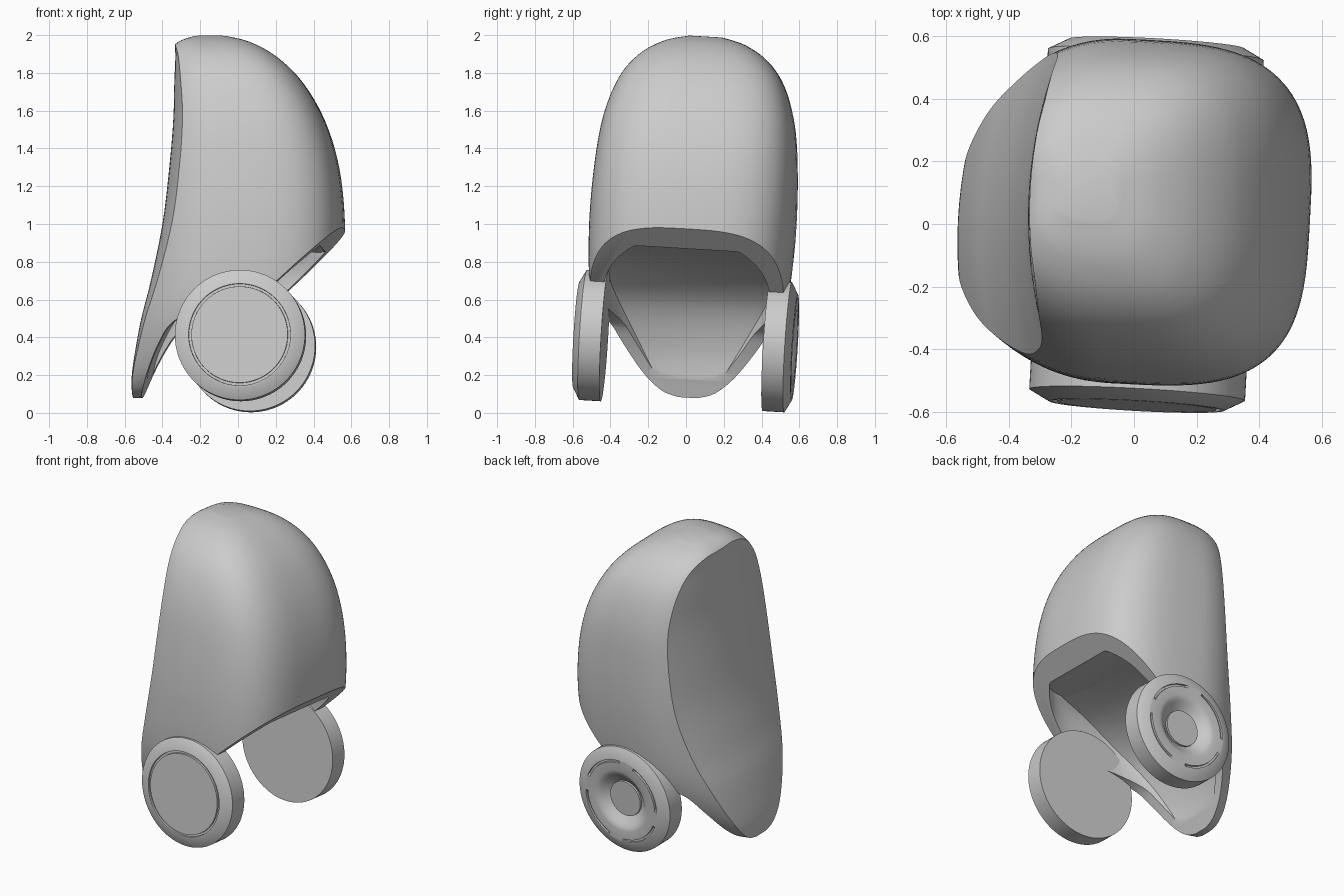
import bpy, bmesh, math
from mathutils import Matrix, Vector

cube = bpy.data.objects.get("Cube")
if cube:
    bpy.data.objects.remove(cube)

grey = bpy.data.materials.new("plain grey")
grey.use_nodes = True
GREY = (0.6, 0.6, 0.6, 1)
grey.diffuse_color = GREY
grey.node_tree.nodes["Principled BSDF"].inputs["Base Color"].default_value = GREY

# The whole helmet leans and turns slightly about the disc centre line
PIVOT = Vector((0, 0, 0.38))
LEAN = (Matrix.Translation(PIVOT) @ Matrix.Rotation(-0.055, 4, 'Z')
        @ Matrix.Rotation(-0.06, 4, 'X') @ Matrix.Translation(-PIVOT))


def finish(name, bm):
    bmesh.ops.recalc_face_normals(bm, faces=bm.faces)
    mesh = bpy.data.meshes.new(name)
    bm.to_mesh(mesh)
    bm.free()
    mesh.materials.append(grey)
    obj = bpy.data.objects.new(name, mesh)
    bpy.context.collection.objects.link(obj)
    obj.matrix_world = LEAN
    return obj


def smooth(obj, degrees=30):
    bpy.ops.object.select_all(action='DESELECT')
    obj.select_set(True)
    bpy.context.view_layer.objects.active = obj
    bpy.ops.object.shade_smooth_by_angle(angle=math.radians(degrees))


def spline(rows, steps):
    """Catmull-Rom through rows of numbers."""
    out = []
    for i in range(len(rows) - 1):
        p0, p1 = rows[max(i - 1, 0)], rows[i]
        p2, p3 = rows[i + 1], rows[min(i + 2, len(rows) - 1)]
        for s in range(steps):
            t = s / steps
            out.append([b + t / 2 * (c - a + t * (2 * a - 5 * b + 4 * c - d + t * (3 * (b - c) + d - a)))
                        for a, b, c, d in zip(p0, p1, p2, p3)])
    return out + [list(rows[-1])]


def loft(bm, rings):
    loops = [[bm.verts.new(p) for p in ring] for ring in rings]
    n = len(loops[0])
    for a, b in zip(loops, loops[1:]):
        for i in range(n):
            bm.faces.new((a[i], a[(i + 1) % n], b[(i + 1) % n], b[i]))
    bm.faces.new(loops[0])
    bm.faces.new(loops[-1])


# Stations: height, face plane, unclipped front, back, half width
SHELL = [
    (0.08, -0.555, -0.72, 0.40, 0.07),
    (0.11, -0.56, -0.72, 0.42, 0.20),
    (0.20, -0.56, -0.70, 0.45, 0.33),
    (0.34, -0.54, -0.68, 0.48, 0.43),
    (0.50, -0.51, -0.65, 0.52, 0.495),
    (0.70, -0.46, -0.61, 0.55, 0.53),
    (1.00, -0.40, -0.57, 0.56, 0.545),
    (1.30, -0.365, -0.53, 0.53, 0.535),
    (1.55, -0.345, -0.49, 0.455, 0.505),
    (1.75, -0.34, -0.45, 0.34, 0.44),
    (1.88, -0.335, -0.40, 0.21, 0.345),
    (1.96, -0.335, -0.325, 0.07, 0.22),
    (1.995, -0.30, -0.24, -0.06, 0.09),
]
# Hollow under the shell: a vault that curves down into the chin
CAVITY = [
    (0.00, -0.48, -0.66, 0.45, 0.10),
    (0.20, -0.475, -0.62, 0.45, 0.26),
    (0.34, -0.455, -0.58, 0.47, 0.36),
    (0.50, -0.40, -0.55, 0.48, 0.425),
    (0.62, -0.32, -0.50, 0.48, 0.45),
    (0.73, -0.18, -0.42, 0.48, 0.445),
    (0.81, 0.00, -0.30, 0.48, 0.42),
    (0.87, 0.25, 0.00, 0.48, 0.37),
]
BULGE, POWER, TAPER = 0.35, 2 / 3.2, 1.2


def section(z, face, env, back, w, sides=72, panel=18):
    cx, a = (back + env) / 2, (back - env) / 2

    def point(t):
        c, s = math.cos(t), math.sin(t)
        x = cx + a * math.copysign(abs(c) ** POWER, c)
        narrow = 1 - TAPER * max(0, -0.05 - x) ** 2
        return x, narrow * w * math.copysign(abs(s) ** POWER, s)

    # find the corner where the side wall meets the face panel
    lo, hi = 0.0, math.pi * 0.97
    for _ in range(30):
        mid = (lo + hi) / 2
        x, y = point(mid)
        if x > face + BULGE * y * y:
            lo = mid
        else:
            hi = mid
    ring = [point(lo * (2 * i / sides - 1)) for i in range(sides + 1)]
    xc, yc = ring[-1]
    for i in range(1, panel):
        y = yc * (1 - 2 * i / panel)
        ring.append((xc + BULGE * (y * y - yc * yc), y))
    return [(x, y, z) for x, y in ring]


def helmet_solid(name, stations):
    bm = bmesh.new()
    loft(bm, [section(*row) for row in spline(stations, 5)])
    return finish(name, bm)


shell = helmet_solid("helmet_shell", SHELL)
cavity = helmet_solid("cavity_cutter", CAVITY)

# Lower edge: chin curve, notch at the discs, sloped rear opening
edge = spline([(-0.53, 0.0), (-0.505, 0.09), (-0.46, 0.22), (-0.40, 0.35),
               (-0.33, 0.45), (-0.2, 0.51), (0.0, 0.54)], 5)
edge += [(0.2, 0.64), (0.56, 0.975), (0.9, 1.29), (0.9, -0.3), (-0.53, -0.3)]
bm = bmesh.new()
loft(bm, [[(x, y, z) for x, z in edge] for y in (-0.9, 0.9)])
opening = finish("opening_cutter", bm)

for cutter in (cavity, opening):
    mod = shell.modifiers.new(cutter.name, 'BOOLEAN')
    mod.operation, mod.solver, mod.object = 'DIFFERENCE', 'EXACT', cutter
    bpy.context.view_layer.objects.active = shell
    bpy.ops.object.select_all(action='DESELECT')
    shell.select_set(True)
    bpy.ops.object.modifier_apply(modifier=mod.name)
for cutter in (cavity, opening):
    bpy.data.objects.remove(cutter)
smooth(shell)


# Ear discs: turned profiles of radius and depth, with optional split grooves
def disc(name, side, profile, slots):
    n = 96
    bm = bmesh.new()
    rings = []
    for r, h, groove in profile:
        ring = []
        for i in range(n):
            a = 2 * math.pi * i / n
            depth = h
            if groove and (not slots or i % (n // 4) > n // 16):
                depth -= groove
            ring.append((0.04 + r * math.cos(a), side * (0.43 + depth), 0.38 + r * math.sin(a)))
        rings.append(ring)
    loft(bm, rings)
    smooth(finish(name, bm))


body = [(0.345, 0, 0), (0.345, 0.115, 0), (0.28, 0.15, 0)]
groove = [(0.27, 0.15, 0), (0.269, 0.15, 0.012), (0.256, 0.15, 0.012), (0.255, 0.15, 0)]
dish = [(0.2, 0.15, 0), (0.185, 0.146, 0), (0.165, 0.135, 0),
        (0.145, 0.118, 0), (0.125, 0.105, 0), (0.115, 0.098, 0), (0.114, 0.11, 0)]
disc("right_ear_disc", -1, body + groove, False)
disc("left_ear_disc", 1, body + groove + dish, True)
